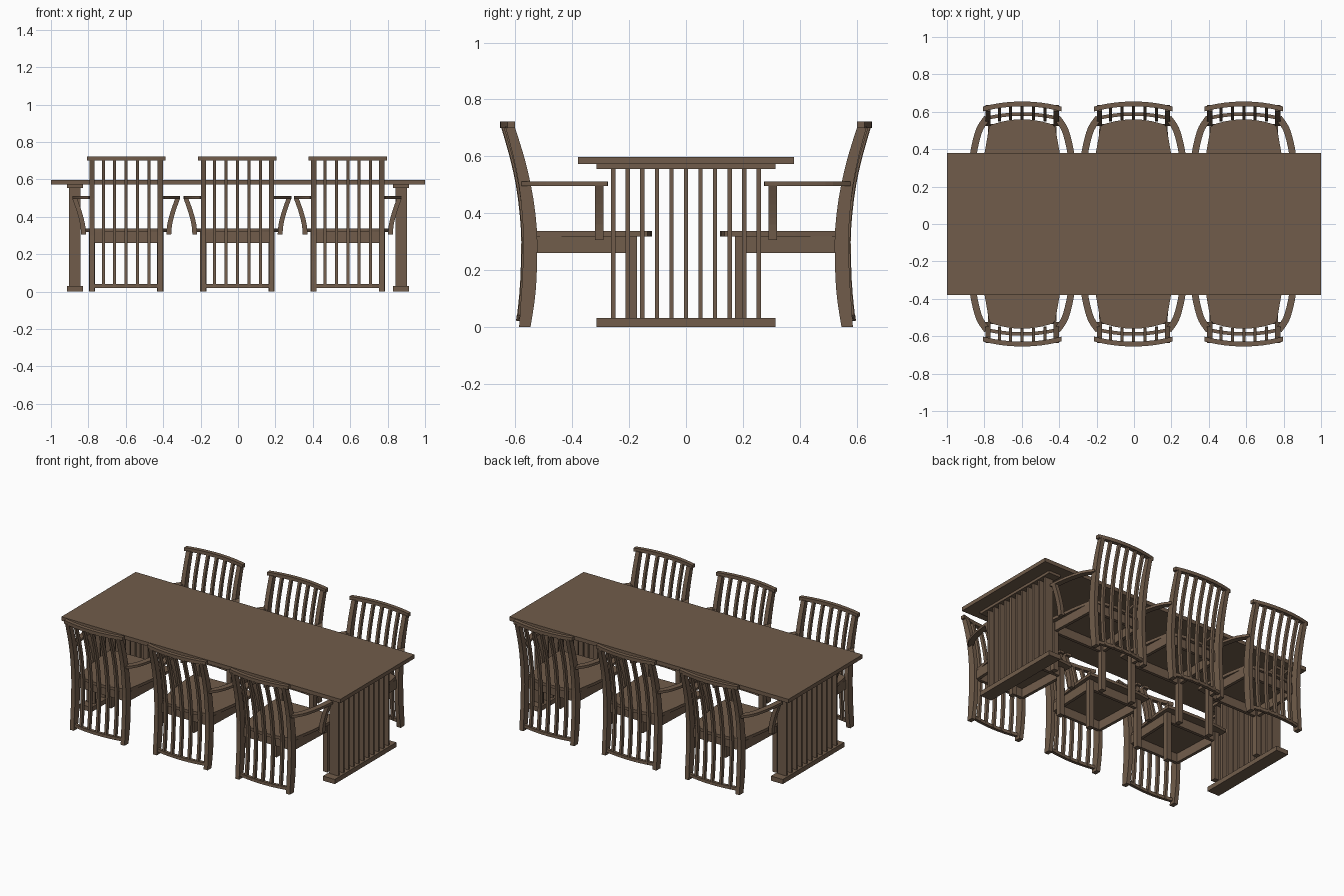
import bpy, bmesh, math
from mathutils import Matrix

if "Cube" in bpy.data.objects:
    bpy.data.objects.remove(bpy.data.objects["Cube"])

wood = bpy.data.materials.new("brown_wood")
wood.diffuse_color = (0.165, 0.108, 0.070, 1)
wood.use_nodes = True
wood.node_tree.nodes["Principled BSDF"].inputs["Base Color"].default_value = wood.diffuse_color


def loft(name, sections):
    """Mesh from rings of points, capped at both ends."""
    bm = bmesh.new()
    rings = [[bm.verts.new(p) for p in s] for s in sections]
    n = len(rings[0])
    for a, b in zip(rings, rings[1:]):
        for i in range(n):
            j = (i + 1) % n
            bm.faces.new((a[i], a[j], b[j], b[i]))
    bm.faces.new(rings[0])
    bm.faces.new(rings[-1])
    bmesh.ops.recalc_face_normals(bm, faces=bm.faces)
    mesh = bpy.data.meshes.new(name)
    bm.to_mesh(mesh)
    bm.free()
    mesh.materials.append(wood)
    return mesh


def slab(name, outline, z0, z1):
    return loft(name, [[(x, y, z) for x, y in outline] for z in (z0, z1)])


def box(name, x0, x1, y0, y1, z0, z1):
    return slab(name, [(x0, y0), (x1, y0), (x1, y1), (x0, y1)], z0, z1)


def place(name, mesh, matrix=Matrix()):
    ob = bpy.data.objects.new(name, mesh)
    ob.matrix_world = matrix
    bpy.context.collection.objects.link(ob)


def smooth(points, steps=4):
    """Catmull-Rom curve through the given points."""
    p = [points[0]] + points + [points[-1]]
    out = []
    for i in range(1, len(p) - 2):
        for k in range(steps):
            t = k / steps
            out.append(tuple(0.5 * (2 * b + (c - a) * t + (2 * a - 5 * b + 4 * c - d) * t * t
                                    + (3 * b - a - 3 * c + d) * t ** 3)
                             for a, b, c, d in zip(p[i - 1], p[i], p[i + 1], p[i + 2])))
    return out + [points[-1]]


# ---- Table: top and two slatted ends on foot plates ----
place("table_top", box("table_top", -1, 1, -0.38, 0.38, 0.572, 0.597))
for side, sx in (("left", -1), ("right", 1)):
    def end(name, a, b, *r):
        place(f"table_{side}_{name}", box(name, min(sx * a, sx * b), max(sx * a, sx * b), *r))
    end("foot", 0.829, 0.914, -0.315, 0.315, 0, 0.03)
    end("head", 0.829, 0.914, -0.315, 0.315, 0.555, 0.572)
    for i in range(11):
        y = (i - 5) * 0.0512
        end(f"slat_{i + 1}", 0.842, 0.903, y - 0.0075, y + 0.0075, 0.03, 0.555)

# ---- Chair, drawn with its back toward +y ----
# back profile: height, front edge, rear edge
PROFILE = smooth([(0, 0.547, 0.587), (0.08, 0.534, 0.582), (0.165, 0.526, 0.576),
                  (0.3, 0.523, 0.572), (0.4, 0.53, 0.577), (0.5, 0.546, 0.588),
                  (0.6, 0.57, 0.608), (0.705, 0.603, 0.636)], 2)


def bow(x):
    return 0.027 * (1 - (x / 0.21) ** 2)


def bowed_rail(name, half, y0, y1, z0, z1):
    xs = [half * (i / 6 - 1) for i in range(13)]
    return slab(name, [(x, y0 + bow(x)) for x in xs]
                + [(x, y1 + bow(x)) for x in reversed(xs)], z0, z1)


def back_slat(name, x):
    rings = []
    for z, f, r in PROFILE:
        if z < 0.02:
            z = 0.022
        c = (f + r) / 2 - 0.006 + bow(x)
        rings.append([(x - 0.008, c - 0.011, z), (x + 0.008, c - 0.011, z),
                      (x + 0.008, c + 0.011, z), (x - 0.008, c + 0.011, z)])
    return loft(name, rings)


parts = [("crest_rail", bowed_rail("crest_rail", 0.21, 0.602, 0.628, 0.700, 0.722)),
         ("bottom_rail", bowed_rail("bottom_rail", 0.18, 0.551, 0.570, 0.02, 0.04))]
for i in range(-2, 3):
    parts.append((f"back_slat_{i + 3}", back_slat("back_slat", i * 0.061)))

# seat with bowed rear edge and flared sides
side_edge = [(0.222, 0.135), (0.219, 0.23), (0.2, 0.385), (0.175, 0.527)]
rear = [(0.175 * math.cos(t), 0.527 + 0.033 * math.sin(t) ** 2)
        for t in [math.pi * k / 10 for k in range(1, 10)]]
front = [(-0.12, 0.124), (0, 0.12), (0.12, 0.124)]
parts.append(("seat", slab("seat", side_edge + rear + [(-x, y) for x, y in reversed(side_edge)]
                           + front, 0.318, 0.337)))
parts.append(("front_apron", box("front_apron", -0.168, 0.168, 0.178, 0.198, 0.26, 0.318)))
parts.append(("rear_apron", box("rear_apron", -0.168, 0.168, 0.515, 0.535, 0.26, 0.318)))

# parts that come in left and right pairs
arm_path = smooth([(0.187, 0.568), (0.226, 0.51), (0.25, 0.43), (0.264, 0.35), (0.27, 0.275)], 3)
arm_in, arm_out = [], []
for i, (x, y) in enumerate(arm_path):
    a, b = arm_path[max(i - 1, 0)], arm_path[min(i + 1, len(arm_path) - 1)]
    dx, dy = b[0] - a[0], b[1] - a[1]
    k = 0.018 / math.hypot(dx, dy)
    arm_out.append((x - dy * k, y + dx * k))
    arm_in.append((x + dy * k, y - dx * k))
post_path = smooth([(0.305, 0.228), (0.36, 0.233), (0.43, 0.251), (0.497, 0.275)], 3)

for side, s in (("left", -1), ("right", 1)):
    def flip(pts):
        return [(s * p[0],) + tuple(p[1:]) for p in pts]
    parts += [
        (side + "_back_post", loft("back_post", [flip(
            [(0.168, f, z), (0.196, f, z), (0.196, r, z), (0.168, r, z)]) for z, f, r in PROFILE])),
        (side + "_front_leg", slab("front_leg", flip(
            [(0.166, 0.172), (0.199, 0.172), (0.199, 0.207), (0.166, 0.207)]), 0, 0.318)),
        (side + "_apron", slab("side_apron", flip(
            [(0.174, 0.207), (0.194, 0.207), (0.182, 0.53), (0.162, 0.53)]), 0.26, 0.318)),
        (side + "_arm", slab("arm", flip(arm_out + arm_in[::-1]), 0.495, 0.511)),
        (side + "_arm_post", loft("arm_post", [flip(
            [(x - 0.013, 0.29, z), (x + 0.013, 0.29, z), (x + 0.013, 0.32, z), (x - 0.013, 0.32, z)])
            for z, x in post_path])),
    ]

# ---- Three chairs along each side of the table ----
for row, angle in (("back", 0), ("front", math.pi)):
    for i, cx in enumerate((-0.598, -0.003, 0.587)):
        m = Matrix.Translation((cx, 0, 0)) @ Matrix.Rotation(angle, 4, "Z")
        for name, mesh in parts:
            place(f"{row}_chair_{i + 1}_{name}", mesh, m)
